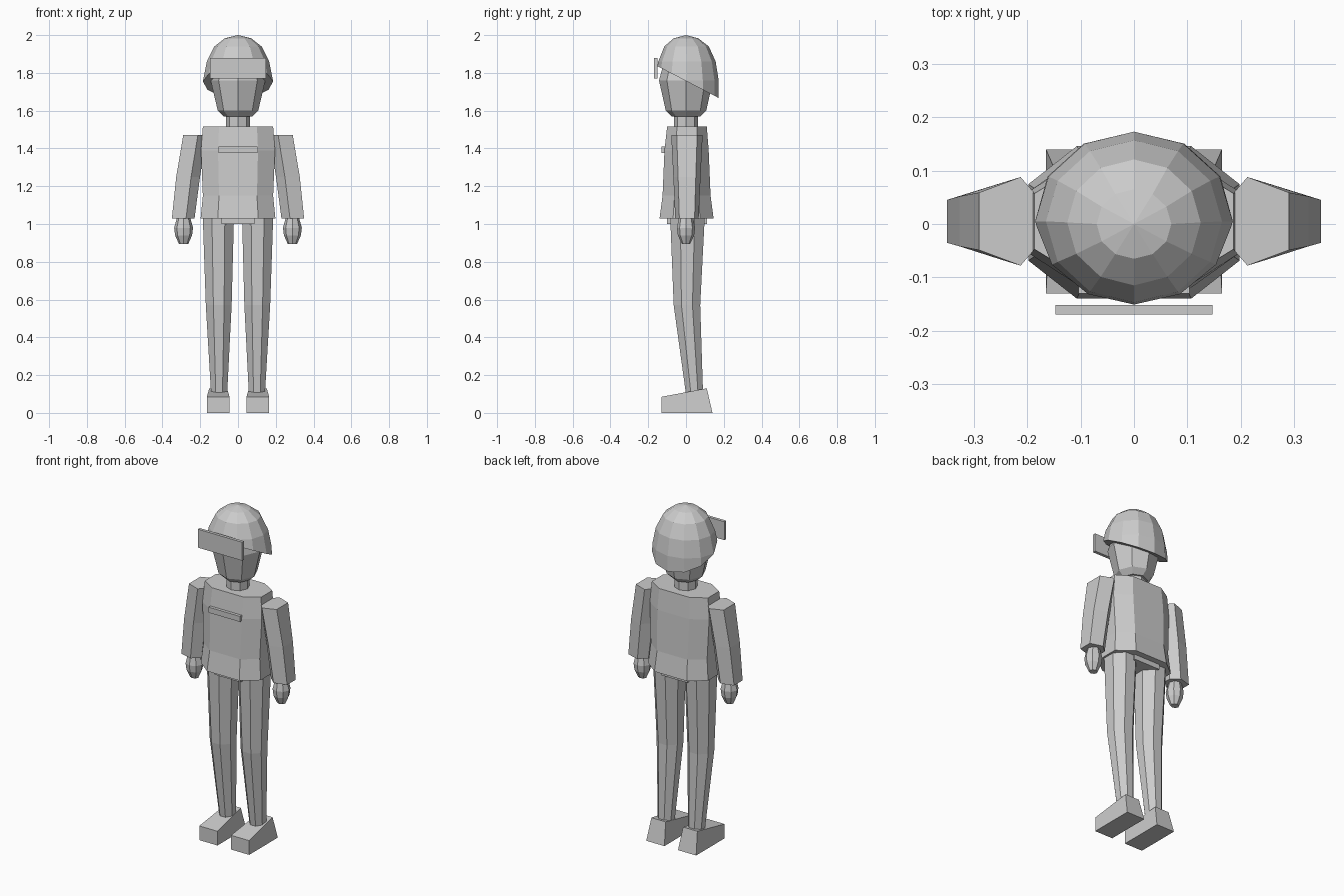
import bpy, bmesh
from math import sin, cos, pi
from mathutils import Vector

cube = bpy.data.objects.get("Cube")
if cube:
    bpy.data.objects.remove(cube, do_unlink=True)

grey = bpy.data.materials.new("light_grey")
grey.use_nodes = True
colour = (0.6, 0.6, 0.6, 1)
grey.diffuse_color = colour
grey.node_tree.nodes["Principled BSDF"].inputs["Base Color"].default_value = colour


def finish(name, bm):
    bmesh.ops.recalc_face_normals(bm, faces=bm.faces)
    mesh = bpy.data.meshes.new(name)
    bm.to_mesh(mesh)
    bm.free()
    mesh.materials.append(grey)
    obj = bpy.data.objects.new(name, mesh)
    bpy.context.collection.objects.link(obj)
    return obj


def ngon(sides, turn=0):
    return [(cos(2 * pi * (i + turn) / sides), sin(2 * pi * (i + turn) / sides))
            for i in range(sides)]


def loft(outline, rings):
    """Skin a unit outline through rings of (x, y, z, x radius, y radius)."""
    bm = bmesh.new()
    loops = [[bm.verts.new((x + u * rx, y + v * ry, z)) for u, v in outline]
             for x, y, z, rx, ry in rings]
    n = len(outline)
    for a, b in zip(loops, loops[1:]):
        for i in range(n):
            j = (i + 1) % n
            bm.faces.new((a[i], a[j], b[j], b[i]))
    bm.faces.new(loops[0])
    bm.faces.new(loops[-1])
    return bm


def box(name, lo, hi):
    bm = bmesh.new()
    bmesh.ops.create_cube(bm, size=1)
    for v in bm.verts:
        v.co = [a + (b - a) * (c + 0.5) for a, b, c in zip(lo, hi, v.co)]
    return finish(name, bm)


def mirrored(obj, name):
    """Copy a left part to the right side."""
    bm = bmesh.new()
    bm.from_mesh(obj.data)
    for v in bm.verts:
        v.co.x *= -1
    finish(name, bm)


# Head and neck
octagon = ngon(8)
finish("head", loft(octagon, [(0, 0, 1.57, .075, .075), (0, 0, 1.6, .107, .107),
                              (0, 0, 1.76, .145, .143), (0, 0, 1.88, .11, .11)]))
finish("neck", loft(octagon, [(0, 0, 1.49, .064, .064), (0, 0, 1.59, .064, .064)]))

# Helmet dome, cut by a rim that drops towards the back
bm = loft(ngon(12), [(0, .005, 1.64, .19, .168), (0, .005, 1.76, .185, .168),
                     (0, .005, 1.86, .165, .152), (0, .003, 1.94, .125, .118),
                     (0, 0, 1.983, .07, .065), (0, 0, 2, .001, .001)])
cut = bmesh.ops.bisect_plane(bm, geom=bm.verts[:] + bm.edges[:] + bm.faces[:],
                             plane_co=Vector((0, 0, 1.757)),
                             plane_no=Vector((0, .52, 1)), clear_inner=True)
bmesh.ops.contextual_create(bm, geom=[e for e in cut["geom_cut"]
                                      if isinstance(e, bmesh.types.BMEdge)])
finish("helmet", bm)
box("visor", (-.147, -.17, 1.77), (.147, -.152, 1.88))

# Torso with a flat front and back
body = [(1, .5), (.54, 1), (-.54, 1), (-1, .5), (-1, -.5), (-.54, -1), (.54, -1), (1, -.5)]
finish("torso", loft(body, [(0, .003, 1.03, .198, .143), (0, .003, 1.15, .186, .127),
                            (0, .003, 1.39, .196, .117), (0, .005, 1.515, .186, .105)]))
box("pelvis", (-.087, -.1, 1), (.087, .11, 1.1))
box("chest_strip", (-.104, -.13, 1.377), (.104, -.1, 1.41))

# Arms and hands
sleeve = [(1, .65), (-.25, 1), (-1, .35), (-1, -.35), (-.25, -1), (1, -.65)]
arm = finish("left_arm", loft(sleeve, [(.29, .005, 1.03, .06, .062),
                                       (.264, .005, 1.25, .063, .072),
                                       (.228, .005, 1.47, .062, .083)]))
hand = finish("left_hand", loft(octagon, [(.288, 0, .895, .025, .022), (.288, 0, .94, .045, .043),
                                          (.288, 0, .98, .05, .048), (.288, 0, 1.05, .03, .035)]))

# Legs bend back below the knee
leg = finish("left_leg", loft(ngon(8, .5), [(.1, .045, .1, .046, .049),
                                            (.102, .005, .57, .074, .076),
                                            (.104, .008, 1.06, .09, .1)]))

# Wedge shoes, taller and narrower at the heel
bm = bmesh.new()
bmesh.ops.create_cube(bm, size=1)
for v in bm.verts:
    top, heel = v.co.z > 0, v.co.y > 0
    half = .047 if top and heel else .06
    v.co = (.105 + (half if v.co.x > 0 else -half),
            (.11 if top else .14) if heel else -.13,
            (.13 if heel else .085) if top else 0)
shoe = finish("left_shoe", bm)

for part in (arm, hand, leg, shoe):
    mirrored(part, part.name.replace("left", "right"))
